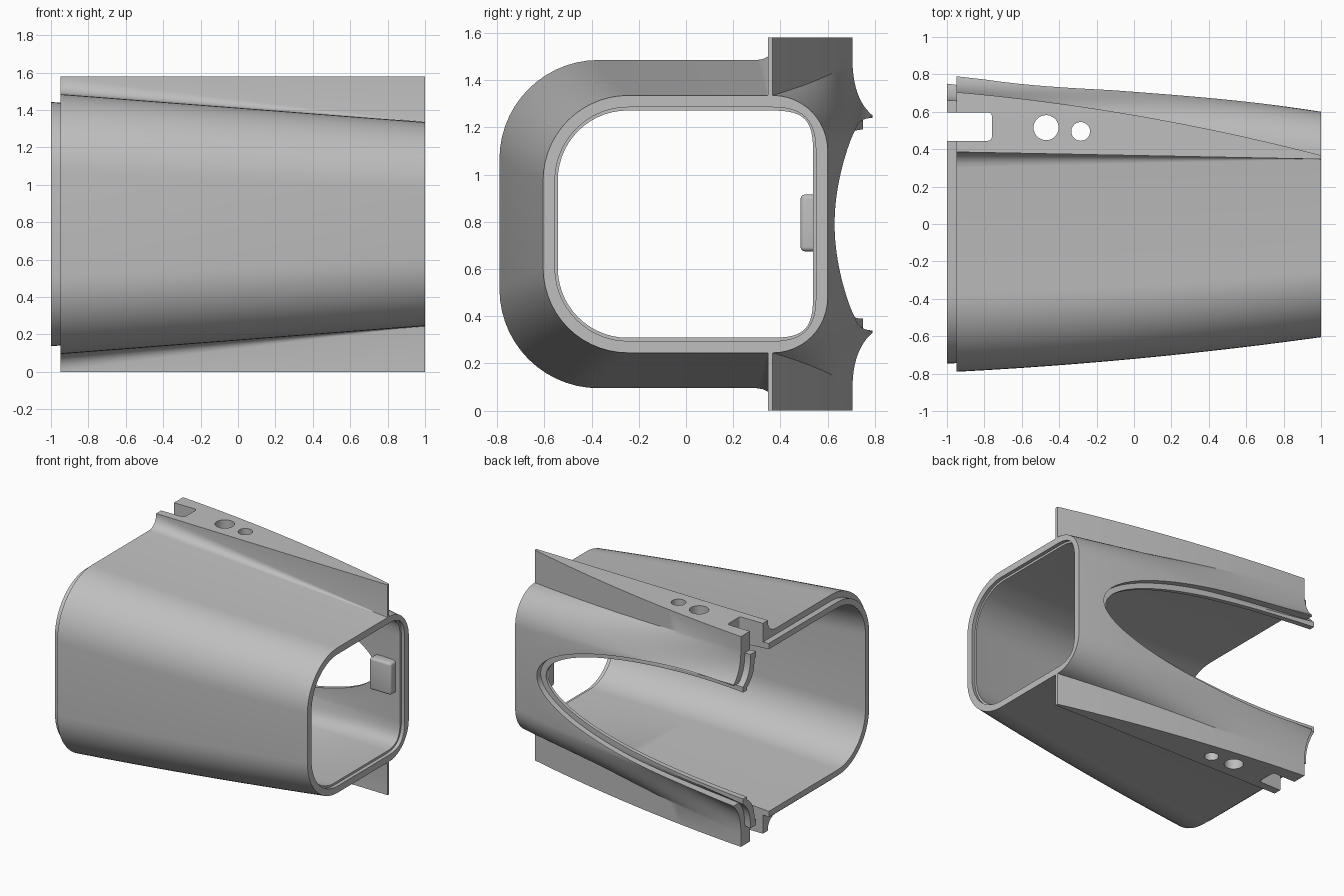
import bpy, bmesh, math
from mathutils import Vector, Matrix

cube = bpy.data.objects.get("Cube")
if cube:
    bpy.data.objects.remove(cube, do_unlink=True)

grey = bpy.data.materials.new("plain grey")
grey.use_nodes = True
colour = (0.52, 0.52, 0.52, 1)
grey.diffuse_color = colour
grey.node_tree.nodes["Principled BSDF"].inputs["Base Color"].default_value = colour

MID = 0.79            # height of the mirror plane
X0, X1 = -0.95, 1.0   # wide and narrow ends


def add(name, bm):
    bmesh.ops.recalc_face_normals(bm, faces=bm.faces)
    me = bpy.data.meshes.new(name)
    bm.to_mesh(me)
    bm.free()
    me.materials.append(grey)
    ob = bpy.data.objects.new(name, me)
    bpy.context.collection.objects.link(ob)
    return ob


def bezier(a, b, c, d, n=12):
    pts = []
    for i in range(n + 1):
        u = i / n
        v = 1 - u
        pts.append(a * v**3 + b * 3 * v * v * u + c * 3 * v * u * u + d * u**3)
    return pts


def section(x, d, flange):
    """Closed (y, z) outline at x, inset by d, with or without the flanges."""
    t = (x - X0) / (X1 - X0)
    wide = 1 - t
    back = 0.79 - 0.237 * t + 0.219 * t**2 - 0.172 * t**3 - d
    front = -0.79 + 0.1 * t + 0.085 * t**2 + d
    top = 1.485 - 0.15 * t - d
    flange_back = 0.705 - 0.17 * t - 0.168 * t**2 - d * wide
    flange_front = 0.385 - 0.038 * t
    low = Vector((back, 1.25 - 0.15 * t - d * wide * 0.5))
    high = Vector((flange_back, top))
    # rear corner: concave at the wide end, convex at the narrow end
    c1 = low + Vector((-0.06, 0.05)) * wide + Vector((0, 0.13)) * t
    c2 = high + Vector((0, -0.1)) * wide + Vector((0.13, 0)) * t
    half = bezier(low, c1, c2, high)
    if flange:
        f = 0.085 * max(wide, 0.03)
        half += [Vector((flange_back, 2 * MID)), Vector((flange_front, 2 * MID))]
        for i in range(6):
            a = math.pi / 2 * i / 5
            half.append(Vector((flange_front - f + f * math.cos(a),
                                top + f - f * math.sin(a))))
    r = 0.42 - 0.06 * t - d
    for i in range(15):
        a = math.pi / 2 * (1 + i / 14)
        half.append(Vector((front + r + r * math.cos(a), top - r + r * math.sin(a))))
    return half + [Vector((p.x, 2 * MID - p.y)) for p in reversed(half)]


def loft(name, xa, xb, inset, flange=False, steps=24):
    bm = bmesh.new()
    rings = []
    for i in range(steps + 1):
        x = xa + (xb - xa) * i / steps
        rings.append([bm.verts.new((x, p.x, p.y)) for p in section(x, inset(x), flange)])
    n = len(rings[0])
    for a, b in zip(rings, rings[1:]):
        for j in range(n):
            k = (j + 1) % n
            bm.faces.new((a[j], a[k], b[k], b[j]))
    bm.faces.new(rings[0])
    bm.faces.new(rings[-1])
    return add(name, bm)


def cylinder(name, centre, scale, axis, depth, segments):
    bm = bmesh.new()
    bmesh.ops.create_cone(bm, cap_ends=True, segments=segments,
                          radius1=1, radius2=1, depth=depth)
    bmesh.ops.scale(bm, vec=(scale[0], scale[1], 1), verts=bm.verts)
    if axis == "Y":
        bmesh.ops.rotate(bm, matrix=Matrix.Rotation(math.pi / 2, 3, "X"), verts=bm.verts)
    bmesh.ops.translate(bm, vec=centre, verts=bm.verts)
    return add(name, bm)


def box(name, lo, hi, bevel, upright_only=False):
    bm = bmesh.new()
    bmesh.ops.create_cube(bm, size=1)
    for v in bm.verts:
        v.co = [lo[i] if v.co[i] < 0 else hi[i] for i in range(3)]
    edges = [e for e in bm.edges if not upright_only
             or abs(e.verts[0].co.z - e.verts[1].co.z) > 0.01]
    bmesh.ops.bevel(bm, geom=edges, offset=bevel, segments=4, profile=0.5, affect="EDGES")
    return add(name, bm)


def activate(ob):
    bpy.ops.object.select_all(action="DESELECT")
    ob.select_set(True)
    bpy.context.view_layer.objects.active = ob


def cut(ob, cutters):
    activate(ob)
    for c in cutters:
        m = ob.modifiers.new("cut", "BOOLEAN")
        m.operation = "DIFFERENCE"
        m.solver = "EXACT"
        m.object = c
        bpy.ops.object.modifier_apply(modifier=m.name)


def smooth(ob):
    activate(ob)
    bpy.ops.object.shade_smooth_by_angle(angle=math.radians(28))


# main parts
shell = loft("outer_shell", X0, X1, lambda x: 0, flange=True)
liner = loft("inner_liner", -1.0, 0.97, lambda x: 0.046)

# hollow interiors
shell_hollow = loft("shell_hollow", -1.1, 1.1, lambda x: 0.05)
cavity = loft("liner_cavity", -1.1, 1.1, lambda x: 0.078 - 0.012 * x)

# rear opening, stepped by a smaller opening in the liner
shell_opening = cylinder("shell_opening", (X0, 0.8, MID), (1.75, 0.45), "Y", 0.7, 128)
liner_opening = cylinder("liner_opening", (X0, 0.8, MID), (1.70, 0.40), "Y", 0.7, 128)

# flange holes and end slot
holes = [cylinder("large_hole", (-0.47, 0.515, MID), (0.067, 0.067), "Z", 2, 40),
         cylinder("small_hole", (-0.285, 0.495, MID), (0.05, 0.05), "Z", 2, 40),
         box("end_slot", (-1.15, 0.445, -0.1), (-0.76, 0.597, 1.7), 0.02, True)]

cut(shell, [shell_hollow, shell_opening] + holes)
cut(liner, [cavity, liner_opening] + holes)
for c in [shell_hollow, cavity, shell_opening, liner_opening] + holes:
    bpy.data.objects.remove(c, do_unlink=True)

# catch inside the narrow end
catch = box("inner_catch", (0.75, 0.485, 0.675), (0.93, 0.57, 0.915), 0.018)

for ob in (shell, liner, catch):
    smooth(ob)
